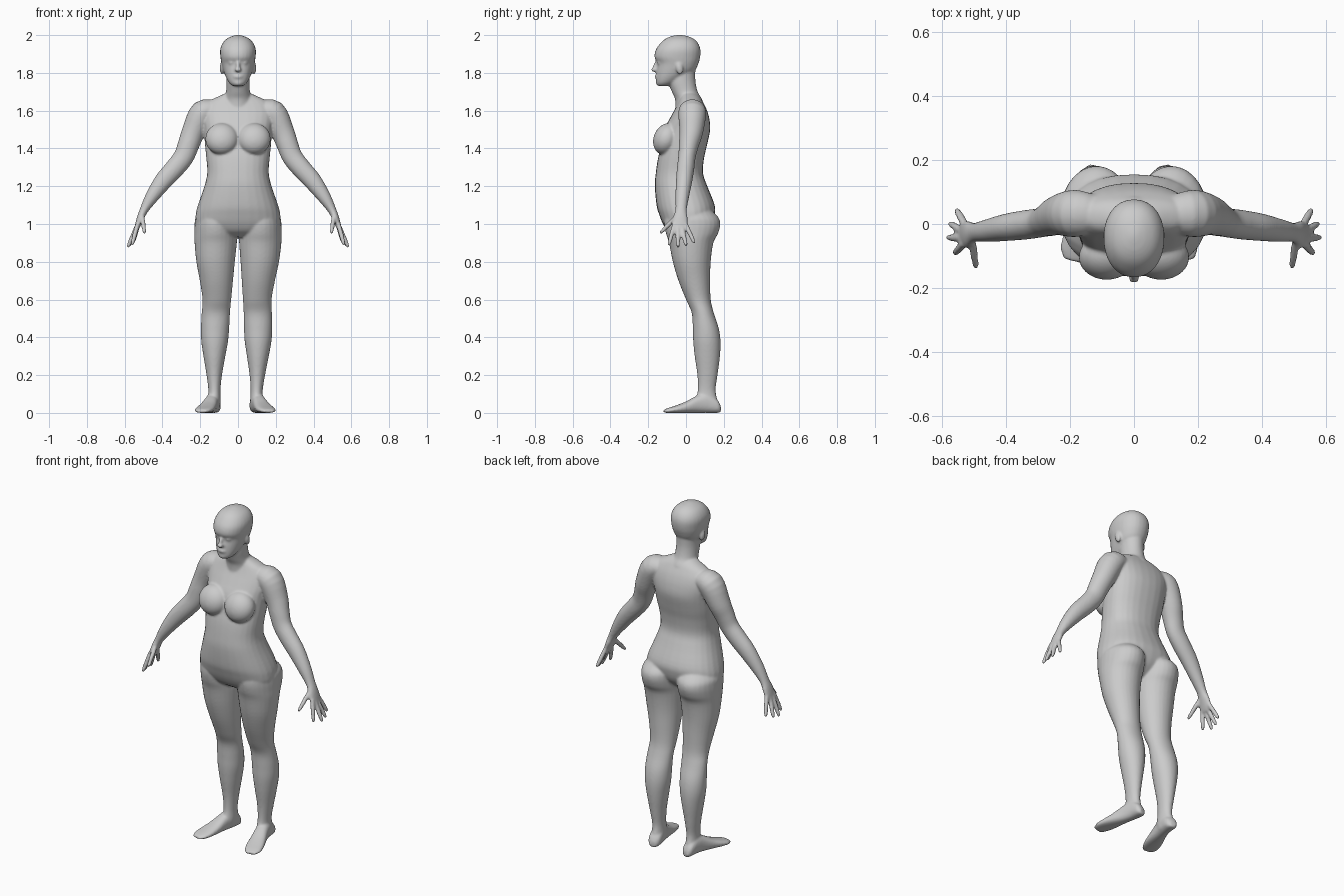
import bpy, bmesh
from math import sin, cos, pi, copysign, radians
from mathutils import Vector, Matrix

bm = bmesh.new()
SEG = 28


def resample(rows, n=4):
    """Catmull-Rom interpolation of numeric rows."""
    out = []
    for i in range(len(rows) - 1):
        a, b, c, d = (rows[max(0, min(len(rows) - 1, i + k))] for k in (-1, 0, 1, 2))
        for j in range(n):
            t = j / n
            out.append([0.5 * (2 * q + (r - p) * t + (2 * p - 5 * q + 4 * r - s) * t * t
                               + (3 * q - p - 3 * r + s) * t ** 3)
                        for p, q, r, s in zip(a, b, c, d)])
    return out + [list(rows[-1])]


def loft(rings, power=2.0):
    """Skin closed rings given as (centre, u axis, v axis)."""
    e = 2 / power
    loops = []
    for c, u, v in rings:
        loop = []
        for k in range(SEG):
            a = 2 * pi * k / SEG
            loop.append(bm.verts.new(c + u * copysign(abs(cos(a)) ** e, cos(a))
                                     + v * copysign(abs(sin(a)) ** e, sin(a))))
        loops.append(loop)
    for p, q in zip(loops, loops[1:]):
        for k in range(SEG):
            m = (k + 1) % SEG
            bm.faces.new((p[k], p[m], q[m], q[k]))
    bm.faces.new(loops[0][::-1])
    bm.faces.new(loops[-1])


def level(rows, side=1, power=2.0, lean=0.0):
    """Horizontal rings: z, centre x, half width, front y, back y."""
    rings = []
    for z, x, w, f, b in resample(rows):
        shift = -lean * max(0, 1 - z / 0.9)
        rings.append((Vector((side * x + shift, (f + b) / 2, z)),
                      Vector((max(w, .003), 0, 0)), Vector((0, max((b - f) / 2, .003), 0))))
    loft(rings, power)


def tube(rows, side=1):
    """Rings across a path: x, y, z, thickness, half width along y."""
    pts = resample(rows)
    rings = []
    for i, (x, y, z, r, w) in enumerate(pts):
        t = (Vector(pts[min(i + 1, len(pts) - 1)][:3]) - Vector(pts[max(i - 1, 0)][:3])).normalized()
        v = Vector((0, 1, 0))
        v = (v - t * v.dot(t)).normalized()
        u = t.cross(v)
        flip = Vector((side, 1, 1))
        rings.append((Vector((x, y, z)) * flip, u * r * flip, v * w * flip))
    loft(rings)


def ball(c, r, tilt=0):
    m = Matrix.Translation(c) @ Matrix.Rotation(radians(tilt), 4, 'X') @ Matrix.Diagonal((*r, 1))
    bmesh.ops.create_uvsphere(bm, u_segments=28, v_segments=18, radius=1, matrix=m)


# Torso
level([(.93, 0, .09, -.05, .06), (.96, 0, .18, -.095, .10), (1.0, 0, .222, -.122, .135),
       (1.05, 0, .224, -.142, .152), (1.1, 0, .212, -.156, .152), (1.2, 0, .178, -.165, .113),
       (1.27, 0, .163, -.160, .090), (1.35, 0, .168, -.148, .096), (1.42, 0, .175, -.130, .112),
       (1.5, 0, .180, -.115, .128), (1.56, 0, .190, -.085, .123), (1.61, 0, .188, -.058, .108),
       (1.65, 0, .155, -.040, .088), (1.675, 0, .105, -.032, .072), (1.695, 0, .06, -.03, .05)],
      power=2.3)

# Neck
level([(1.60, 0, .08, -.055, .10), (1.66, 0, .073, -.058, .085), (1.70, 0, .063, -.075, .062),
       (1.76, 0, .061, -.095, .05), (1.82, 0, .06, -.08, .05)])

# Head
level([(1.73, 0, .025, -.148, -.09), (1.745, 0, .045, -.156, -.06), (1.775, 0, .063, -.158, -.01),
       (1.81, 0, .077, -.157, .045), (1.85, 0, .087, -.153, .066), (1.883, 0, .093, -.167, .075),
       (1.92, 0, .095, -.161, .077), (1.95, 0, .086, -.142, .068), (1.975, 0, .067, -.117, .048),
       (1.992, 0, .038, -.084, .016), (2.001, 0, .008, -.045, -.025)], power=2.15)

# Nose, lips and chin
ball((0, -.160, 1.838), (.011, .014, .036), -22)
ball((0, -.168, 1.817), (.018, .018, .012))
ball((0, -.152, 1.780), (.026, .014, .012))
ball((0, -.138, 1.748), (.028, .022, .018))

for s in (1, -1):
    # Ear, eye and breast
    ball((s * .085, -.035, 1.825), (.012, .019, .034), 12)
    ball((s * .034, -.138, 1.853), (.016, .014, .010))
    ball((s * .085, -.104, 1.45), (.088, .068, .086), -22)

    # Leg
    level([(1.09, .11, .07, -.08, .11), (1.04, .114, .108, -.11, .168), (1.0, .117, .113, -.115, .182),
           (.95, .118, .113, -.106, .170), (.9, .118, .112, -.09, .145), (.8, .117, .102, -.07, .131),
           (.7, .111, .088, -.04, .128), (.6, .107, .076, 0, .131), (.53, .111, .075, .03, .147),
           (.45, .114, .075, .036, .173), (.38, .115, .071, .038, .183), (.3, .115, .058, .046, .18),
           (.2, .114, .041, .06, .167), (.12, .112, .032, .062, .157), (.06, .112, .034, .05, .168),
           (.02, .112, .03, .06, .172)], side=s, lean=.015)

    # Foot
    foot = resample([(.106, .183, .016, .035), (.109, .163, .033, .07), (.116, .11, .036, .105),
                     (.128, .06, .037, .092), (.145, 0, .044, .060), (.16, -.05, .048, .040),
                     (.172, -.09, .043, .027), (.178, -.116, .026, .017)])
    loft([(Vector((s * x - .015, y, h / 2)), Vector((w, s * w * .25, 0)), Vector((0, 0, h / 2)))
          for x, y, w, h in foot], power=2.4)

    # Arm and palm
    tube([(.12, .03, 1.60, .05, .06), (.185, .033, 1.588, .069, .074), (.235, .028, 1.49, .062, .063),
          (.262, .015, 1.42, .057, .053), (.288, .005, 1.355, .054, .046), (.335, -.002, 1.295, .052, .046),
          (.395, -.01, 1.228, .048, .043), (.455, -.02, 1.145, .036, .036), (.497, -.026, 1.075, .023, .030),
          (.517, -.030, 1.03, .019, .040), (.533, -.033, .985, .014, .044), (.538, -.034, .968, .010, .040)], s)

    # Fingers and thumb
    for root, tip in (((.531, .002, .99), (.556, .045, .898)), ((.537, -.022, .98), (.577, .002, .882)),
                      ((.539, -.044, .98), (.584, -.042, .876)), ((.534, -.064, .99), (.562, -.092, .886)),
                      ((.508, -.045, 1.045), (.494, -.138, .950))):
        a, b = Vector(root), Vector(tip)
        tube([(*a.lerp(b, t), r, r) for t, r in ((-.1, .012), (.45, .0125), (.85, .0105), (1, .007))], s)

# Fuse everything into one smooth body
bmesh.ops.recalc_face_normals(bm, faces=bm.faces)
mesh = bpy.data.meshes.new("body")
bm.to_mesh(mesh)
bm.free()
body = bpy.data.objects.new("body", mesh)
bpy.context.collection.objects.link(body)
remesh = body.modifiers.new("fuse", 'REMESH')
remesh.mode = 'VOXEL'
remesh.voxel_size = .006
remesh.use_smooth_shade = True
soften = body.modifiers.new("soften", 'SMOOTH')
soften.factor = .5
soften.iterations = 8
